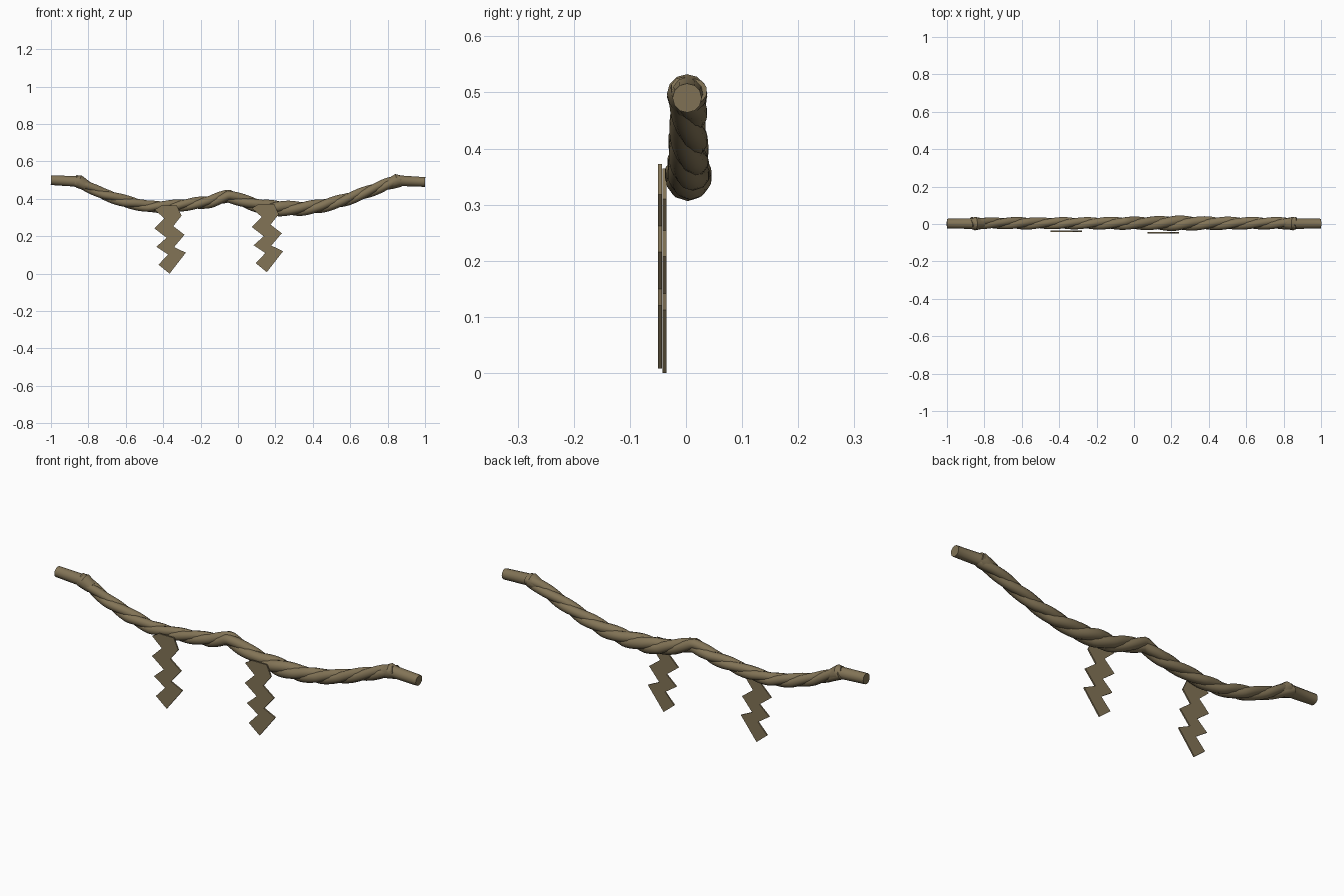
import bpy, bmesh, math
from mathutils import Vector

if "Cube" in bpy.data.objects:
    bpy.data.objects.remove(bpy.data.objects["Cube"])

mat = bpy.data.materials.new("straw brown")
mat.diffuse_color = (0.225, 0.174, 0.094, 1)
mat.use_nodes = True
mat.node_tree.nodes["Principled BSDF"].inputs["Base Color"].default_value = mat.diffuse_color

# rope centre line: x, z, overall radius
PATH = [(-0.87, 0.495, 0.033), (-0.82, 0.475, 0.031), (-0.72, 0.425, 0.031),
        (-0.6, 0.385, 0.034), (-0.48, 0.358, 0.031), (-0.38, 0.358, 0.033),
        (-0.28, 0.368, 0.032), (-0.15, 0.385, 0.034), (-0.05, 0.417, 0.035),
        (0.05, 0.381, 0.036), (0.13, 0.357, 0.038), (0.22, 0.350, 0.042),
        (0.33, 0.347, 0.038), (0.45, 0.362, 0.036), (0.57, 0.393, 0.034),
        (0.7, 0.440, 0.033), (0.8, 0.479, 0.033), (0.87, 0.499, 0.033)]
ROPE_Y = 0.004


def sample(x):
    for a, b in zip(PATH, PATH[1:]):
        if x <= b[0] + 1e-6:
            t = (x - a[0]) / (b[0] - a[0])
            return a[1] + (b[1] - a[1]) * t, a[2] + (b[2] - a[2]) * t
    return PATH[-1][1:]


def finish(name, bm, smooth=None):
    bmesh.ops.recalc_face_normals(bm, faces=bm.faces)
    me = bpy.data.meshes.new(name)
    bm.to_mesh(me)
    bm.free()
    me.materials.append(mat)
    ob = bpy.data.objects.new(name, me)
    bpy.context.collection.objects.link(ob)
    if smooth:
        bpy.context.view_layer.objects.active = ob
        ob.select_set(True)
        bpy.ops.object.shade_smooth_by_angle(angle=math.radians(smooth))
        ob.select_set(False)
    return ob


def tube(name, pts, radii, sides, smooth):
    bm = bmesh.new()
    rings = []
    for i, p in enumerate(pts):
        d = (pts[min(i + 1, len(pts) - 1)] - pts[max(i - 1, 0)]).normalized()
        u = d.cross(Vector((0, 1, 0))).normalized()
        v = d.cross(u)
        rings.append([bm.verts.new(p + radii[i] * (u * math.cos(a) + v * math.sin(a)))
                      for a in (2 * math.pi * k / sides for k in range(sides))])
    for r, s in zip(rings, rings[1:]):
        for k in range(sides):
            n = (k + 1) % sides
            bm.faces.new((r[k], r[n], s[n], s[k]))
    bm.faces.new(rings[0])
    bm.faces.new(rings[-1])
    return finish(name, bm, smooth)


# three twisted strands
N, PITCH = 120, 0.38
for s in range(3):
    pts, radii = [], []
    for i in range(N + 1):
        x = -0.87 + 1.74 * i / N
        z, r = sample(x)
        a = -2 * math.pi * x / PITCH + s * 2 * math.pi / 3
        pts.append(Vector((x, ROPE_Y + 0.36 * r * math.cos(a), z + 0.36 * r * math.sin(a))))
        radii.append(0.68 * r)
    tube("rope_strand_%d" % (s + 1), pts, radii, 10, 40)

# bound ends with a flared collar
for name, sx, z0, z1 in (("left_rope_end", -1, 0.5, 0.493), ("right_rope_end", 1, 0.49, 0.497)):
    prof = [(1.0, 0.026), (0.87, 0.028), (0.85, 0.036), (0.81, 0.028)]
    pts = []
    for x, r in prof:
        z = z0 + (z1 - z0) * (1 - x) / 0.14 if x > 0.82 else sample(sx * x)[0]
        pts.append(Vector((sx * x, 0.002, z)))
    tube(name, pts, [p[1] for p in prof], 12, 30)

# zigzag paper streamers
ZIGZAG = [(-0.327, 0.372), (-0.302, 0.318), (-0.346, 0.262), (-0.286, 0.216),
          (-0.342, 0.150), (-0.279, 0.120), (-0.366, 0.008), (-0.425, 0.056),
          (-0.374, 0.110), (-0.436, 0.152), (-0.382, 0.200), (-0.447, 0.250),
          (-0.393, 0.303), (-0.446, 0.350), (-0.41, 0.372)]
for name, dx, dz, y in (("left_streamer", 0, -0.008, -0.0415), ("right_streamer", 0.52, 0, -0.05)):
    bm = bmesh.new()
    f = bm.faces.new([bm.verts.new((x + dx, y, z + dz)) for x, z in ZIGZAG])
    ext = bmesh.ops.extrude_face_region(bm, geom=[f], use_keep_orig=True)
    for v in ext["geom"]:
        if isinstance(v, bmesh.types.BMVert):
            v.co.y += 0.007
    finish(name, bm)
